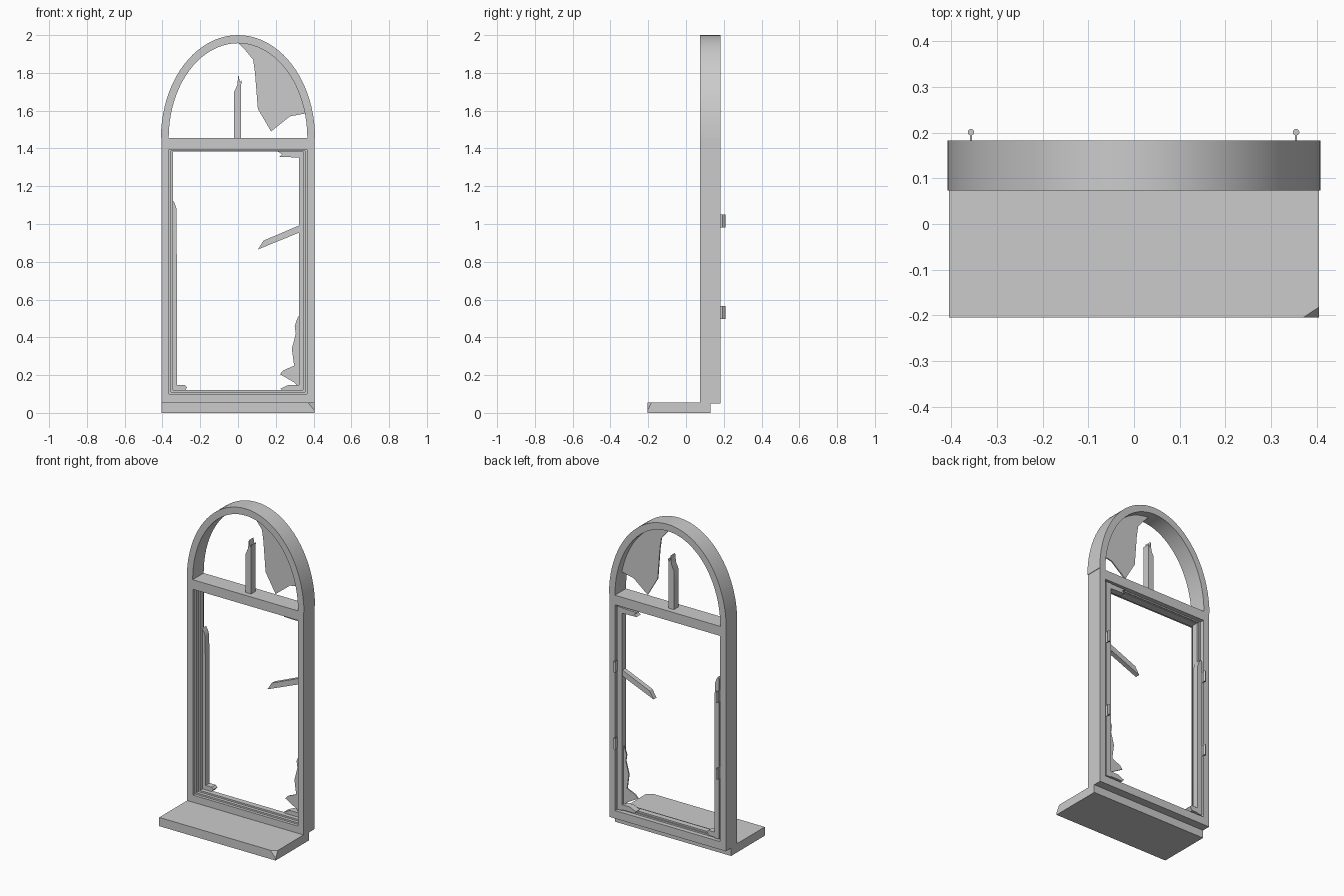
import bpy, bmesh, math
from mathutils import Vector

cube = bpy.data.objects.get("Cube")
if cube:
    bpy.data.objects.remove(cube, do_unlink=True)

grey = bpy.data.materials.new("plain grey")
grey.use_nodes = True
grey.diffuse_color = (0.6, 0.6, 0.6, 1)
grey.node_tree.nodes["Principled BSDF"].inputs["Base Color"].default_value = (0.6, 0.6, 0.6, 1)


def finish(name, bm):
    bmesh.ops.recalc_face_normals(bm, faces=bm.faces)
    mesh = bpy.data.meshes.new(name)
    bm.to_mesh(mesh)
    bm.free()
    mesh.materials.append(grey)
    mesh.shade_smooth()
    mesh.set_sharp_from_angle(angle=math.radians(30))
    obj = bpy.data.objects.new(name, mesh)
    bpy.context.collection.objects.link(obj)
    return obj


def slab(name, outline, y0, y1):
    """Extrude an x-z outline from y0 to y1."""
    bm = bmesh.new()
    front = [bm.verts.new((x, y0, z)) for x, z in outline]
    back = [bm.verts.new((x, y1, z)) for x, z in outline]
    bm.faces.new(front)
    bm.faces.new(back[::-1])
    for i in range(len(outline)):
        j = (i + 1) % len(outline)
        bm.faces.new((front[i], back[i], back[j], front[j]))
    return finish(name, bm)


def band(name, outer, inner, y0, y1, closed=True):
    """Solid strip between two matching x-z outlines."""
    bm = bmesh.new()
    loops = [[bm.verts.new((x, y, z)) for x, z in pts]
             for pts, y in ((outer, y0), (inner, y0), (inner, y1), (outer, y1))]
    n = len(outer)
    for i in range(n if closed else n - 1):
        j = (i + 1) % n
        for k in range(4):
            a, b = loops[k], loops[(k + 1) % 4]
            bm.faces.new((a[i], a[j], b[j], b[i]))
    if not closed:
        for i in (0, n - 1):
            bm.faces.new([loop[i] for loop in loops])
    return finish(name, bm)


def rect(half, z0, z1):
    return [(-half, z0), (half, z0), (half, z1), (-half, z1)]


def arch(half, base, top, start=0, end=180, steps=40):
    angles = [math.radians(start + (end - start) * i / steps) for i in range(steps + 1)]
    return [(half * math.cos(a), base + (top - base) * math.sin(a)) for a in angles]


# Window frame, stepped rebate and arched head
band("main_frame", rect(0.405, 0.05, 1.455), rect(0.365, 0.10, 1.395), 0.073, 0.183)
band("outer_rebate", rect(0.367, 0.098, 1.397), rect(0.355, 0.11, 1.387), 0.092, 0.155)
band("inner_rebate", rect(0.357, 0.108, 1.389), rect(0.343, 0.12, 1.383), 0.112, 0.148)
band("arched_head", arch(0.408, 1.455, 2.0), arch(0.367, 1.455, 1.957), 0.073, 0.183, False)

# Sill with a chipped front corner
bm = bmesh.new()
bmesh.ops.create_cube(bm, size=1)
for v in bm.verts:
    v.co = Vector((v.co.x * 0.81, v.co.y * 0.335 - 0.0375, v.co.z * 0.055 + 0.0275))
p, q, r = Vector((0.37, -0.205, 0.055)), Vector((0.405, -0.182, 0.055)), Vector((0.405, -0.205, 0.012))
normal = (q - p).cross(r - p)
if normal.dot(Vector((0.405, -0.205, 0.055)) - p) < 0:
    normal.negate()
bmesh.ops.bisect_plane(bm, geom=bm.verts[:] + bm.edges[:] + bm.faces[:],
                       plane_co=p, plane_no=normal, clear_outer=True)
bmesh.ops.holes_fill(bm, edges=[e for e in bm.edges if e.is_boundary])
finish("sill", bm)

# Broken sash: stiles, rail stubs and the snapped glazing bar
slab("right_stile_broken", [(-0.355, 0.11), (-0.322, 0.11), (-0.325, 1.08),
                            (-0.335, 1.11), (-0.347, 1.13), (-0.355, 1.12)], 0.138, 0.178)
slab("left_stile", [(0.322, 0.11), (0.355, 0.11), (0.355, 1.387), (0.322, 1.387)], 0.138, 0.178)
slab("top_rail_stub", [(0.33, 1.352), (0.33, 1.385), (0.21, 1.383),
                       (0.235, 1.37), (0.22, 1.355)], 0.138, 0.178)
slab("bottom_rail_right_stub", [(-0.33, 0.115), (-0.285, 0.115), (-0.268, 0.135),
                                (-0.28, 0.147), (-0.33, 0.147)], 0.138, 0.178)
slab("bottom_rail_left_stub", [(0.33, 0.115), (0.235, 0.115), (0.225, 0.128),
                               (0.265, 0.147), (0.33, 0.147)], 0.138, 0.178)
slab("snapped_glazing_bar", [(0.33, 0.957), (0.33, 0.995), (0.135, 0.912), (0.105, 0.865)], 0.142, 0.172)
slab("arch_glazing_bar", [(-0.02, 1.45), (0.017, 1.45), (0.017, 1.74), (0.02, 1.765),
                          (0.01, 1.75), (0.002, 1.79), (-0.004, 1.735), (-0.02, 1.7)], 0.105, 0.15)

# Glass remnants
rim = arch(0.372, 1.455, 1.96, 15, 90, 16)
slab("arch_glass", rim + [(0.035, 1.925), (0.08, 1.87), (0.09, 1.8), (0.105, 1.61),
                          (0.175, 1.49), (0.275, 1.57)], 0.124, 0.132)
slab("corner_glass", [(0.33, 0.12), (0.33, 0.51), (0.318, 0.51), (0.3, 0.46), (0.306, 0.42),
                      (0.285, 0.34), (0.297, 0.25), (0.24, 0.225), (0.222, 0.205),
                      (0.3, 0.16)], 0.154, 0.162)

# Hinges on the back, a pair on each side
for side, x in (("left", 0.355), ("right", -0.357)):
    for level, z in (("upper", 1.015), ("lower", 0.532)):
        slab(f"{side}_{level}_hinge_leaf", [(x - 0.002, z - 0.034), (x + 0.002, z - 0.034),
                                           (x + 0.002, z + 0.034), (x - 0.002, z + 0.034)], 0.175, 0.2)
        bm = bmesh.new()
        bmesh.ops.create_cone(bm, cap_ends=True, segments=14, radius1=0.007, radius2=0.007, depth=0.068)
        bmesh.ops.translate(bm, verts=bm.verts, vec=(x, 0.201, z))
        finish(f"{side}_{level}_hinge_pin", bm)
